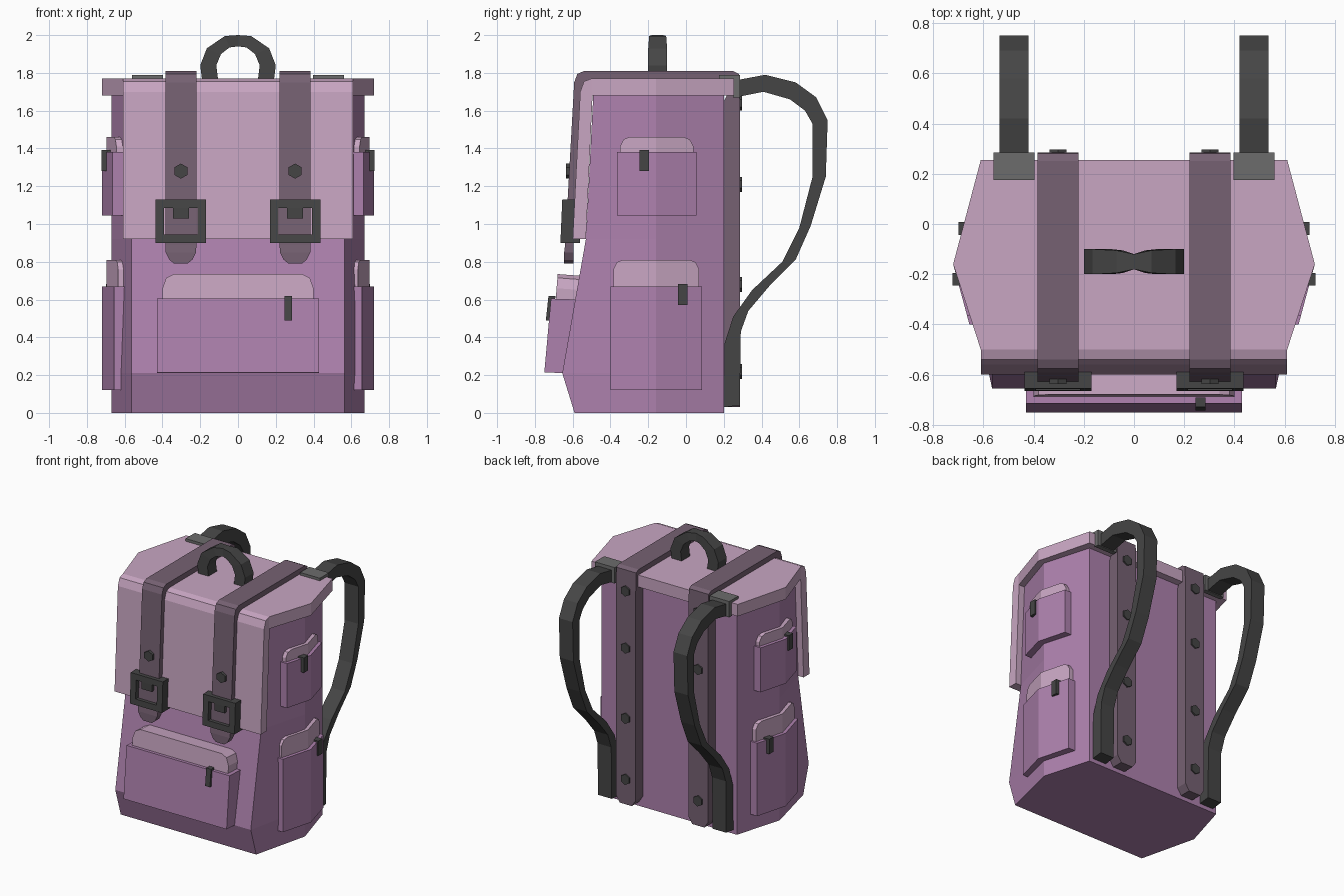
import bpy, bmesh
from math import cos, sin, pi

if "Cube" in bpy.data.objects:
    bpy.data.objects.remove(bpy.data.objects["Cube"])


def material(name, rgb):
    m = bpy.data.materials.new(name)
    m.diffuse_color = (*rgb, 1)
    m.use_nodes = True
    m.node_tree.nodes["Principled BSDF"].inputs["Base Color"].default_value = m.diffuse_color
    return m


PURPLE = material("purple_cloth", (0.42, 0.22, 0.42))
PINK = material("pink_cloth", (0.58, 0.38, 0.54))
WEB = material("webbing", (0.18, 0.12, 0.17))
DARK = material("dark_grey", (0.06, 0.06, 0.06))
CLIP = material("clip_grey", (0.15, 0.15, 0.15))


def loft(name, rings, mat, cyclic=False):
    """Skin a list of equal-length point rings; cap the ends unless cyclic."""
    bm = bmesh.new()
    vs = [[bm.verts.new(p) for p in r] for r in rings]
    n = len(rings[0])
    for a, b in zip(vs, vs[1:] + (vs[:1] if cyclic else [])):
        for i in range(n):
            j = (i + 1) % n
            bm.faces.new((a[i], a[j], b[j], b[i]))
    if not cyclic:
        bm.faces.new(vs[0])
        bm.faces.new(vs[-1])
    bmesh.ops.recalc_face_normals(bm, faces=bm.faces)
    me = bpy.data.meshes.new(name)
    bm.to_mesh(me)
    bm.free()
    me.materials.append(mat)
    ob = bpy.data.objects.new(name, me)
    bpy.context.collection.objects.link(ob)
    return ob


def prism_x(name, yz, x0, x1, mat):
    return loft(name, [[(x, y, z) for y, z in yz] for x in (x0, x1)], mat)


def prism_y(name, xz, y0, y1, mat):
    return loft(name, [[(x, y, z) for x, z in xz] for y in (y0, y1)], mat)


def ribbon(name, x, outer, inner, half, mat):
    """Band in the yz plane with a half width for each step."""
    return loft(name, [[(x - h, *o), (x + h, *o), (x + h, *i), (x - h, *i)]
                       for o, i, h in zip(outer, inner, half)], mat)


def rivet(name, x, z, y0, y1):
    prism_y(name, [(x + 0.04 * cos(k * pi / 3 + pi / 6), z + 0.04 * sin(k * pi / 3 + pi / 6))
                   for k in range(6)], y0, y1, DARK)


# body: six-sided plan, front leaning with height
loft("body", [[(-0.565, 0.2, z), (-0.67, -0.16, z), (-0.565, f, z),
               (0.565, f, z), (0.67, -0.16, z), (0.565, 0.2, z)]
              for z, f in ((0, -0.59), (0.21, -0.655), (0.92, -0.53), (1.7, -0.49))], PURPLE)

# lid: flat top plus hanging front panel
loft("lid_top", [[(-0.61, 0.255, z), (-0.72, -0.16, z), (-0.61, -0.5, z),
                  (0.61, -0.5, z), (0.72, -0.16, z), (0.61, 0.255, z)]
                 for z in (1.68, 1.77)], PINK)
prism_x("lid_front", [(-0.5, 1.77), (-0.54, 1.755), (-0.56, 1.70), (-0.60, 0.92),
                      (-0.53, 0.92), (-0.495, 1.68), (-0.5, 1.69)], -0.61, 0.61, PINK)

# carry handle, pinched in the middle
h_out = [(-0.19, 1.76), (-0.2, 1.84), (-0.165, 1.93), (-0.07, 1.995)]
h_in = [(-0.105, 1.76), (-0.115, 1.84), (-0.09, 1.9), (-0.045, 1.935)]
h_out += [(0, 2.0)] + [(-x, z) for x, z in h_out[::-1]]
h_in += [(0, 1.94)] + [(-x, z) for x, z in h_in[::-1]]
h_w = [0.05, 0.05, 0.05, 0.045, 0.03, 0.045, 0.05, 0.05, 0.05]
loft("top_handle", [[(o[0], -0.15 - w, o[1]), (o[0], -0.15 + w, o[1]),
                     (i[0], -0.15 + w, i[1]), (i[0], -0.15 - w, i[1])]
                    for o, i, w in zip(h_out, h_in, h_w)], DARK)

# front pocket with its flap and zip pull
prism_x("front_pocket", [(-0.75, 0.215), (-0.64, 0.21), (-0.57, 0.6), (-0.715, 0.605)],
        -0.43, 0.43, PURPLE)
flap = [(-0.4, 0.59), (-0.4, 0.66), (-0.38, 0.715), (-0.34, 0.735)]
flap += [(-x, z) for x, z in flap[::-1]]
loft("front_pocket_flap", [[(x, -0.69 + (z - 0.6) * 0.08, z) for x, z in flap],
                           [(x, -0.55, z - 0.01) for x, z in flap]], PINK)
prism_x("front_zip_pull", [(-0.742, 0.49), (-0.715, 0.49), (-0.69, 0.62), (-0.728, 0.62)],
        0.245, 0.285, DARK)

# webbing and harness outlines (y, z)
web_out = [(-0.645, 0.79), (-0.645, 0.81), (-0.645, 0.85), (-0.64, 0.89), (-0.592, 1.75),
           (-0.575, 1.795), (-0.54, 1.81), (0.25, 1.81), (0.28, 1.795),
           (0.285, 1.65), (0.285, 0.08), (0.285, 0.03)]
web_in = [(-0.595, 0.79), (-0.595, 0.81), (-0.595, 0.85), (-0.595, 0.89), (-0.55, 1.72),
          (-0.535, 1.75), (-0.52, 1.76), (0.24, 1.76), (0.25, 1.75),
          (0.2, 1.65), (0.2, 0.08), (0.2, 0.03)]
web_w = [0.035, 0.06, 0.08] + [0.0825] * 8 + [0.05]
har_out = [(0.26, 1.76), (0.42, 1.79), (0.58, 1.75), (0.69, 1.67), (0.75, 1.55), (0.74, 1.25),
           (0.66, 0.99), (0.58, 0.81), (0.44, 0.67), (0.33, 0.54), (0.29, 0.43), (0.285, 0.04)]
har_in = [(0.26, 1.67), (0.41, 1.70), (0.55, 1.66), (0.63, 1.60), (0.67, 1.53), (0.67, 1.25),
          (0.60, 0.98), (0.51, 0.80), (0.35, 0.65), (0.25, 0.51), (0.205, 0.37), (0.2, 0.03)]


def side_panel(name, s, mid_x, stations, z0, mat):
    """Slab bent round the side crease; stations are (y, top z)."""
    rings = []
    for y, zt in stations:
        xo = mid_x - 0.27 * abs(y + 0.16)
        rings.append([(s * 0.55, y, z0), (s * xo, y, z0), (s * xo, y, zt), (s * 0.55, y, zt)])
    loft(name, rings, mat)


for s, side in ((-1, "left"), (1, "right")):
    # closing strap running over the lid and down the back
    cx = 0.3025 * s
    ribbon(side + "_closing_strap", cx, web_out, web_in, web_w, WEB)
    rivet(side + "_front_rivet", cx, 1.28, -0.636, -0.6)
    for k, z in enumerate((1.64, 1.21, 0.68, 0.22)):
        rivet(f"{side}_back_rivet_{k + 1}", cx, z, 0.27, 0.296)

    # buckle frame and prong
    def rect(w, z0, z1, y0, y1):
        return [(cx - w, y0, z0), (cx + w, y0, z0), (cx + w, y1, z1), (cx - w, y1, z1)]
    loft(side + "_buckle", [rect(0.134, 0.9, 1.13, -0.665, -0.655),
                            rect(0.088, 0.945, 1.085, -0.663, -0.657),
                            rect(0.088, 0.945, 1.085, -0.59, -0.58),
                            rect(0.134, 0.9, 1.13, -0.56, -0.59)], DARK, True)
    prism_y(side + "_buckle_prong", [(cx - 0.042, 1.03), (cx + 0.042, 1.03),
                                     (cx + 0.042, 1.09), (cx - 0.042, 1.09)],
            -0.655, -0.61, DARK)

    # shoulder strap and its clip over the lid edge
    hx = 0.478 * s
    ribbon(side + "_shoulder_strap", hx, har_out, har_in, [0.057] * 12, DARK)
    prism_x(side + "_strap_clip", [(0.175, 1.765), (0.175, 1.79), (0.285, 1.79), (0.285, 1.67),
                                   (0.25, 1.67), (0.25, 1.765)], hx - 0.082, hx + 0.082, CLIP)

    # side pockets: name, y range, z range, flap top, pull centre y
    for lvl, y0, y1, z0, z1, zf, py in (("upper", -0.365, 0.055, 1.045, 1.38, 1.46, -0.22),
                                        ("lower", -0.4, 0.085, 0.12, 0.67, 0.81, -0.018)):
        nm = f"{side}_{lvl}_pocket"
        side_panel(nm, s, 0.72, [(y0, z1), (-0.16, z1), (y1, z1)], z0, PURPLE)
        a, b = y0 + 0.015, y1 - 0.015
        side_panel(nm + "_flap", s, 0.695, [(a, zf - 0.05), (a + 0.02, zf - 0.012), (a + 0.05, zf),
                                            (-0.16, zf), (b - 0.05, zf), (b - 0.02, zf - 0.012),
                                            (b, zf - 0.05)], z1 - 0.01, PINK)
        px = 0.72 - 0.27 * abs(py + 0.16)
        prism_x(nm + "_pull", [(py - 0.025, z1 - 0.1), (py + 0.025, z1 - 0.1),
                               (py + 0.025, z1 + 0.012), (py - 0.025, z1 + 0.012)],
                s * (px - 0.03), s * (px + 0.018), DARK)
